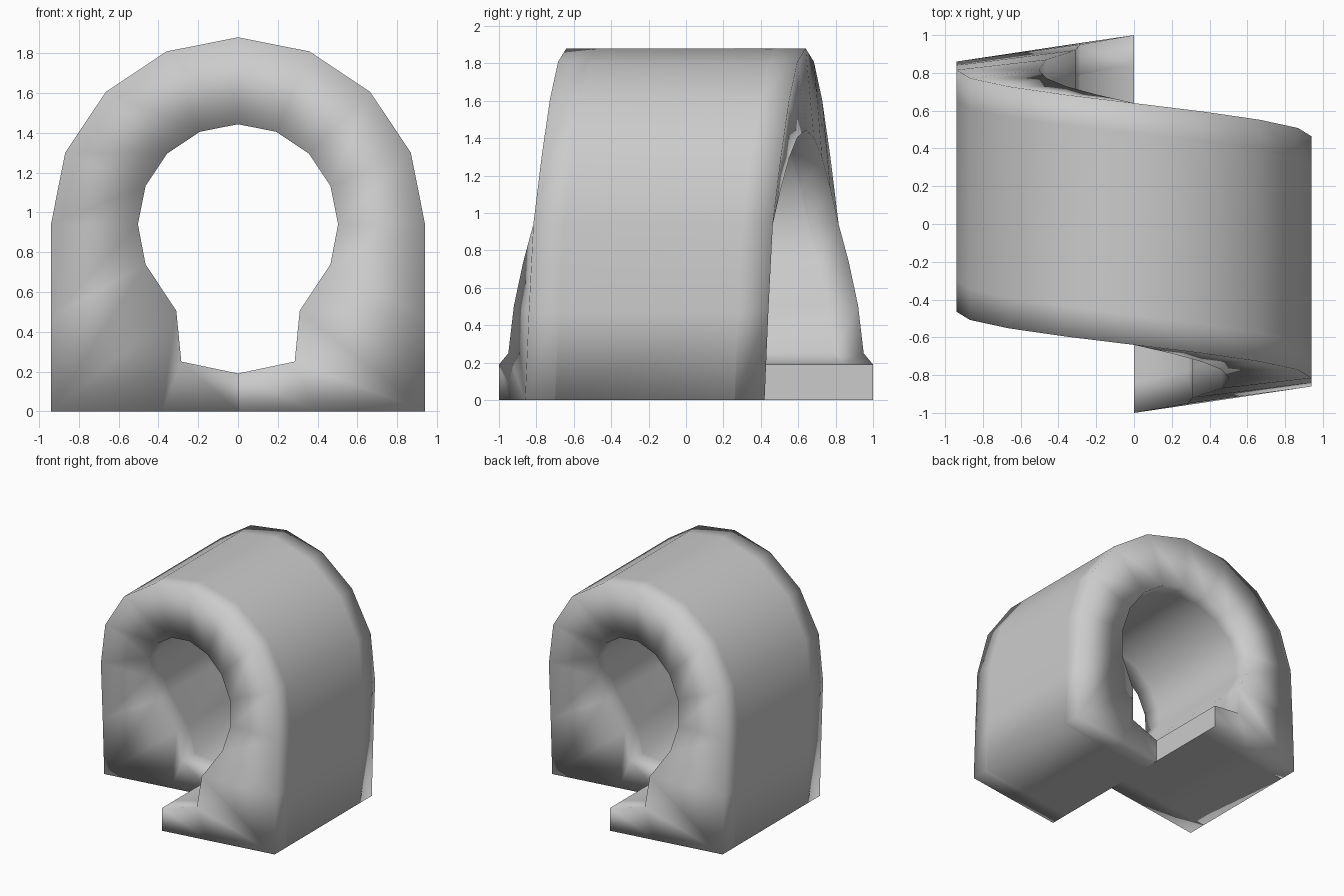
import bpy, bmesh
from math import sin, cos, pi

if "Cube" in bpy.data.objects:
    bpy.data.objects.remove(bpy.data.objects["Cube"])

HALF, RIM = 0.64, 0.48      # half width of the band, and of the part between its rims
CZ, RO, RI = 0.94, 0.94, 0.503

# Stations from the top down the right side: outer (x, z, shift), inner (x, z, shift)
half = []
for i in range(5):
    a = pi / 2 - i * pi / 8
    s = 0.044 * i
    half.append(((RO * cos(a), CZ + RO * sin(a), s),
                 (RI * cos(a), CZ + RI * sin(a), s)))
half += [((0.94, 0.47, 0.20), (0.465, 0.74, 0.23)),
         ((0.94, 0.0, 0.22), (0.31, 0.505, 0.28)),
         ((0.38, 0.0, 0.304), (0.285, 0.25, 0.31)),
         ((0.0, 0.0, 0.36), (0.0, 0.19, 0.36))]

# Whole spiral path: right half shifts forward, left half shifts back
flip = lambda p: (-p[0], p[1], -p[2])
path = half[::-1] + [(flip(o), flip(i)) for o, i in half[1:]]

# Sweep the wide cross-section along the spiral arch
bm = bmesh.new()
rings = []
for outer, inner in path:
    ring = []
    for (x, z, s), widths in ((outer, (-HALF, -RIM, RIM, HALF)),
                              (inner, (HALF, RIM, -RIM, -HALF))):
        ring += [bm.verts.new((x, w - s, z)) for w in widths]
    rings.append(ring)

for a, b in zip(rings, rings[1:]):
    for j in range(8):
        k = (j + 1) % 8
        bm.faces.new((a[j], a[k], b[k], b[j])).smooth = True

# Hard creases where the rims meet the band
for a, b in zip(rings, rings[1:]):
    for j in (1, 2, 5, 6):
        bm.edges.get((a[j], b[j])).smooth = False

# Flat end caps
for ring in (rings[0], rings[-1]):
    for q in ((0, 1, 6, 7), (1, 2, 5, 6), (2, 3, 4, 5)):
        bm.faces.new([ring[n] for n in q])
    for j in range(8):
        bm.edges.get((ring[j], ring[(j + 1) % 8])).smooth = False

bmesh.ops.recalc_face_normals(bm, faces=bm.faces)
mesh = bpy.data.meshes.new("spiral_arch_band")
bm.to_mesh(mesh)
bm.free()
obj = bpy.data.objects.new("spiral_arch_band", mesh)
bpy.context.collection.objects.link(obj)
